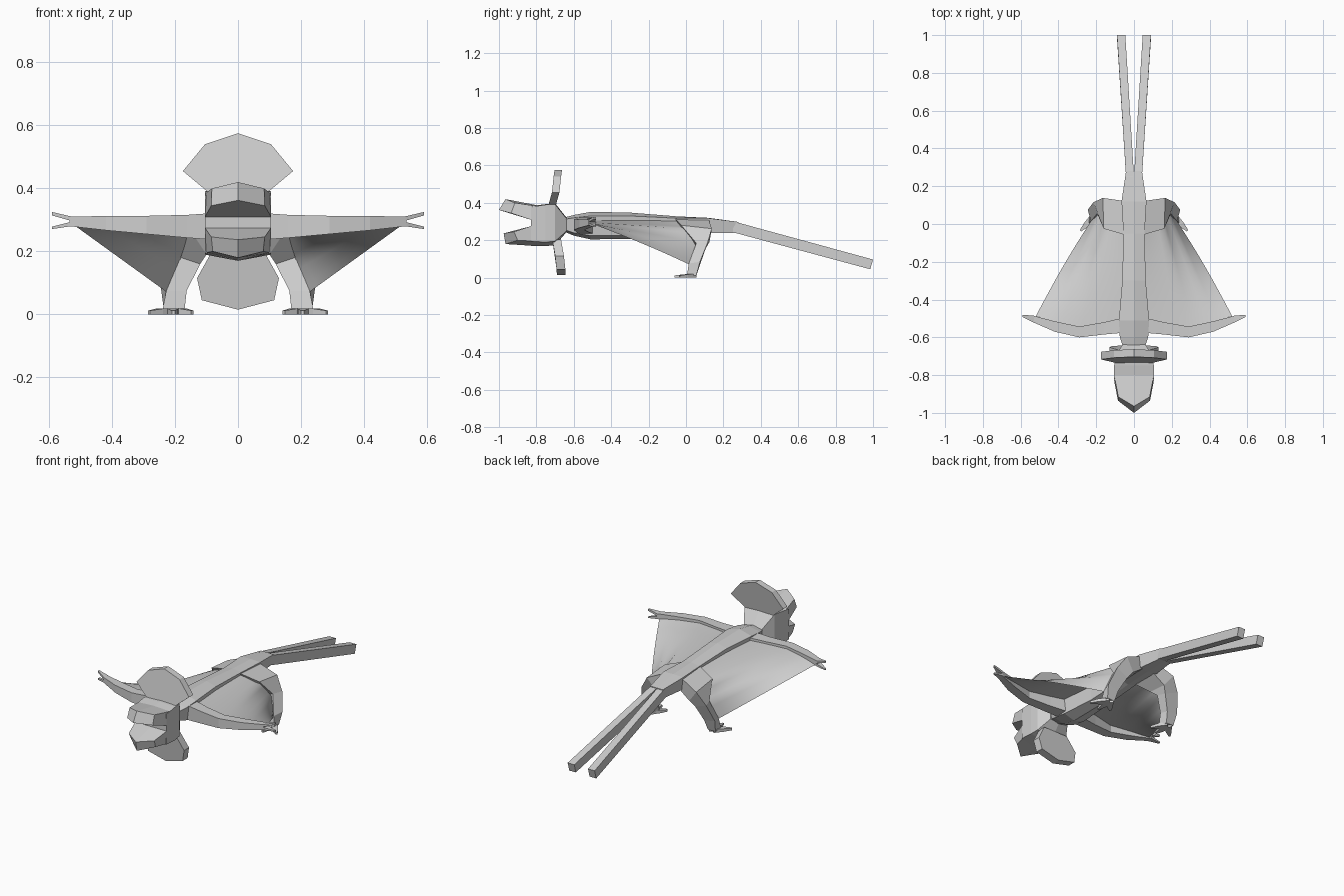
import bpy, bmesh, math
from mathutils import Vector

cube = bpy.data.objects.get("Cube")
if cube:
    bpy.data.objects.remove(cube, do_unlink=True)

grey = bpy.data.materials.new("plain_grey")
grey.use_nodes = True
GREY = (0.62, 0.62, 0.62, 1.0)
grey.diffuse_color = GREY
grey.node_tree.nodes["Principled BSDF"].inputs["Base Color"].default_value = GREY


def finish(name, bm, mirror=False, recalc=True):
    if recalc:
        bmesh.ops.recalc_face_normals(bm, faces=bm.faces)
    mesh = bpy.data.meshes.new(name)
    bm.to_mesh(mesh)
    bm.free()
    mesh.materials.append(grey)
    obj = bpy.data.objects.new(name, mesh)
    bpy.context.collection.objects.link(obj)
    if mirror:
        obj.modifiers.new("mirror", "MIRROR").use_mirror_merge = False
    return obj


def loft(name, rings, mirror=False):
    """Skin a row of equal-sized point rings and cap both ends."""
    bm = bmesh.new()
    rows = [[bm.verts.new(p) for p in ring] for ring in rings]
    n = len(rows[0])
    for a, b in zip(rows, rows[1:]):
        for i in range(n):
            j = (i + 1) % n
            bm.faces.new((a[i], a[j], b[j], b[i]))
    for cap in (rows[0], rows[-1]):
        if n == 6:  # pointed caps fold along the centre line
            bm.faces.new(cap[:4])
            bm.faces.new(cap[3:] + cap[:1])
        else:
            bm.faces.new(cap)
    return finish(name, bm, mirror)


def sym(half):
    """Close a half section (first and last point on x = 0) across x = 0."""
    return half + [(-x, y, z) for x, y, z in half[-2:0:-1]]


def box_ring_x(x, y0, y1, z0, z1):
    return [(x, y0, z0), (x, y1, z0), (x, y1, z1), (x, y0, z1)]


def box_ring_y(y, x0, x1, z0, z1, lean=0.0):
    return [(x0, y, z0), (x1, y, z0), (x1, y + lean, z1), (x0, y + lean, z1)]


# Body: y, half width, ridge top, shoulder edge, lower edge, keel
body = [(-0.66, 0.055, 0.32, 0.31, 0.26, 0.25),
        (-0.60, 0.075, 0.335, 0.32, 0.24, 0.225),
        (-0.51, 0.08, 0.352, 0.33, 0.225, 0.205),
        (-0.30, 0.062, 0.348, 0.33, 0.225, 0.207),
        (-0.05, 0.056, 0.328, 0.318, 0.24, 0.23),
        (0.12, 0.066, 0.32, 0.318, 0.24, 0.238),
        (0.28, 0.042, 0.298, 0.298, 0.24, 0.24)]
loft("body", [sym([(0, y, t), (w, y, s), (w * 0.85, y, l), (0, y, k)])
              for y, w, t, s, l, k in body])

# Twin tail
loft("tail_streamers", [box_ring_y(0.25, 0.0, 0.042, 0.243, 0.302),
                        box_ring_y(0.985, 0.046, 0.09, 0.045, 0.097, 0.015)], True)

# Skull and open jaws
skull = [(-0.638, 0.06, 0.32, 0.315, 0.25, 0.245),
         (-0.70, 0.10, 0.398, 0.392, 0.195, 0.172),
         (-0.75, 0.105, 0.393, 0.39, 0.19, 0.17),
         (-0.83, 0.105, 0.383, 0.378, 0.195, 0.17)]
loft("skull", [sym([(0, y, t), (w, y, s), (w, y, l), (0, y, k)])
               for y, w, t, s, l, k in skull])
loft("upper_jaw", [
    sym([(0, -0.80, 0.388), (0.105, -0.80, 0.383), (0.105, -0.83, 0.31), (0, -0.83, 0.31)]),
    sym([(0, -0.965, 0.42), (0.083, -0.915, 0.40), (0.085, -0.935, 0.345), (0, -1.0, 0.362)])])
loft("lower_jaw", [
    sym([(0, -0.83, 0.275), (0.105, -0.83, 0.275), (0.105, -0.81, 0.195), (0, -0.81, 0.17)]),
    sym([(0, -0.975, 0.237), (0.085, -0.92, 0.246), (0.08, -0.90, 0.20), (0, -0.965, 0.18)])])


def crest(name, outline, front, lean, thick):
    """Leaning fan plate from a half outline of (x, z), bent back at the sides."""
    z0 = outline[0][1]
    faces = []
    for back in (0, thick):
        half = [(x, front + back + lean * abs(z - z0) + 0.09 * max(0, x - 0.09), z)
                for x, z in outline]
        faces.append(half + [(-x, y, z) for x, y, z in half[::-1] if x > 0])
    loft(name, faces)


crest("upper_crest", [(0.085, 0.38), (0.175, 0.455), (0.105, 0.54), (0, 0.575)],
      -0.738, 0.18, 0.04)
crest("lower_crest", [(0.08, 0.205), (0.13, 0.115), (0.115, 0.045), (0, 0.015)],
      -0.715, 0.13, 0.047)

# Wing arms and forked wing tips
loft("wing_arms", [box_ring_x(0.05, -0.575, -0.495, 0.235, 0.324),
                   box_ring_x(0.16, -0.585, -0.52, 0.243, 0.316),
                   box_ring_x(0.29, -0.60, -0.543, 0.255, 0.313),
                   box_ring_x(0.42, -0.57, -0.515, 0.267, 0.312),
                   box_ring_x(0.535, -0.52, -0.485, 0.28, 0.311)], True)
for name, z0, z1, t0, t1 in (("upper_wing_fingers", 0.297, 0.311, 0.314, 0.325),
                             ("lower_wing_fingers", 0.28, 0.294, 0.271, 0.279)):
    loft(name, [box_ring_x(0.53, -0.522, -0.484, z0, z1),
                box_ring_x(0.59, -0.492, -0.482, t0, t1)], True)


def sample(points, t):
    """Point at fraction t along an evenly spaced polyline."""
    f = t * (len(points) - 1)
    i = min(int(f), len(points) - 2)
    return Vector(points[i]).lerp(Vector(points[i + 1]), f - i)


# Wing membranes: sheet stretched from the arm to the leg
arm_line = [(0.06, -0.505, 0.308), (0.28, -0.545, 0.298), (0.42, -0.517, 0.293),
            (0.52, -0.488, 0.283)]
leg_line = [(0.05, -0.04, 0.305), (0.155, -0.005, 0.262), (0.185, 0.055, 0.17),
            (0.228, 0.015, 0.072)]
bm = bmesh.new()
N = 12
grid = []
for r in range(N + 1):
    v = r / N
    row = []
    for c in range(N + 1):
        u = c / N
        p = sample(arm_line, u).lerp(sample(leg_line, u), v)
        p.y += 0.015 * u * u * math.sin(math.pi * v)
        row.append(bm.verts.new(p))
    grid.append(row)
for r in range(N):
    for c in range(N):
        bm.faces.new((grid[r][c], grid[r][c + 1], grid[r + 1][c + 1], grid[r + 1][c]))
for f in bm.faces:
    f.smooth = True
finish("wing_membranes", bm, True, recalc=False)

# Legs: hip, thigh, knee, shin, ankle
loft("legs", [
    [(0.04, -0.06, 0.318), (0.04, 0.12, 0.318), (0.04, 0.12, 0.24), (0.04, -0.03, 0.235)],
    [(0.16, -0.025, 0.28), (0.165, 0.138, 0.262), (0.11, 0.125, 0.19), (0.10, 0.02, 0.19)],
    [(0.195, 0.055, 0.185), (0.215, 0.115, 0.185), (0.135, 0.105, 0.155), (0.12, 0.055, 0.16)],
    [(0.228, 0.015, 0.075), (0.245, 0.075, 0.085), (0.175, 0.075, 0.07), (0.163, 0.03, 0.075)],
    [(0.24, 0.005, 0.012), (0.235, 0.055, 0.012), (0.185, 0.055, 0.01), (0.17, 0.01, 0.012)]],
    True)

# Feet with splayed toes
for name, tip in (("outer_toes", (0.283, -0.035)), ("middle_toes", (0.205, -0.06)),
                  ("inner_toes", (0.145, -0.03))):
    heel = Vector((0.208, 0.04))
    end = Vector(tip)
    d = (end - heel).normalized()
    side = Vector((-d.y, d.x))
    rings = []
    for f, w, h in ((0, 0.022, 0.02), (0.55, 0.016, 0.018), (1, 0.005, 0.012)):
        c = heel.lerp(end, f)
        a, b = c + side * w, c - side * w
        rings.append([(a.x, a.y, 0), (b.x, b.y, 0), (b.x, b.y, h), (a.x, a.y, h)])
    loft(name, rings, True)
